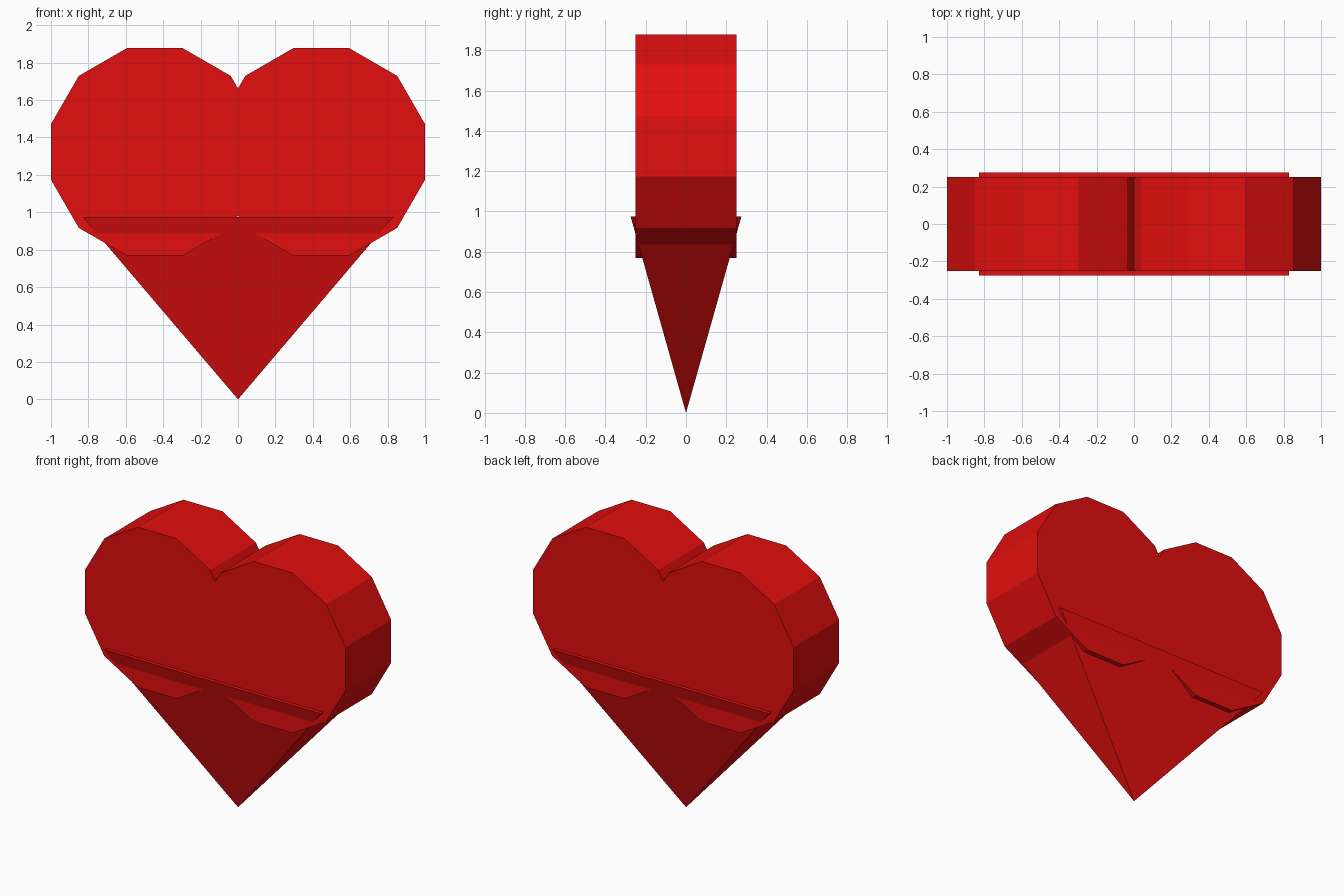
import bpy
import math
from mathutils import Matrix

if "Cube" in bpy.data.objects:
    bpy.data.objects.remove(bpy.data.objects["Cube"])

red = bpy.data.materials.new("heart red")
red.diffuse_color = (0.77, 0.0045, 0.0045, 1)
red.use_nodes = True
red.node_tree.nodes["Principled BSDF"].inputs["Base Color"].default_value = red.diffuse_color

SIDES = 12
APOTHEM = 0.555


def finish(obj, name):
    obj.name = name
    obj.data.materials.append(red)


# Two round upper lobes: twelve-sided drums lying along y, flats facing up and sideways
for name, side in (("left_lobe", -1), ("right_lobe", 1)):
    bpy.ops.mesh.primitive_cylinder_add(
        vertices=SIDES, radius=APOTHEM / math.cos(math.pi / SIDES), depth=0.5)
    lobe = bpy.context.object
    lobe.data.transform(Matrix.Translation((side * 0.445, 0, 1.323))
                        @ Matrix.Rotation(math.pi / 2, 4, 'X')
                        @ Matrix.Rotation(math.pi / SIDES, 4, 'Z'))
    # make sure a flat, not a corner, is on the side
    if max(v.co.x * side for v in lobe.data.vertices) > 1.01:
        lobe.data.transform(Matrix.Translation((side * 0.445, 0, 1.323))
                            @ Matrix.Rotation(math.pi / SIDES, 4, 'Y')
                            @ Matrix.Translation((-side * 0.445, 0, -1.323)))
    finish(lobe, name)

# Lower point: upside-down four-sided pyramid
bpy.ops.mesh.primitive_cone_add(vertices=4, radius1=0, radius2=math.sqrt(2), depth=0.975)
point = bpy.context.object
turn = Matrix.Rotation(math.pi / 4, 4, 'Z')
point.data.transform(Matrix.Translation((0, 0, 0.4875))
                     @ Matrix.Diagonal((0.83, 0.275, 1, 1)) @ turn)
finish(point, "lower_point")
